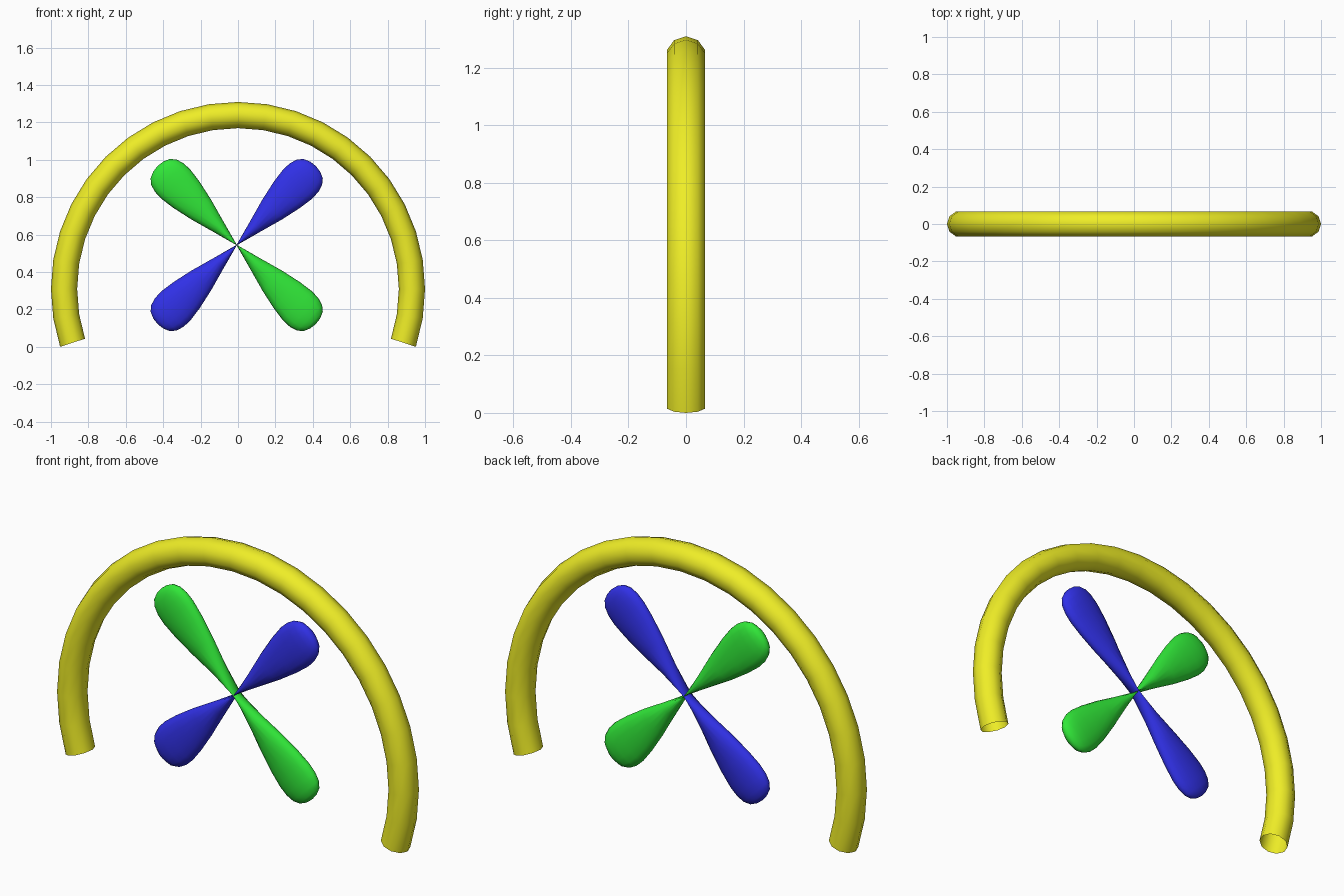
import bpy, bmesh
from math import sin, cos, pi, radians
from mathutils import Vector

if "Cube" in bpy.data.objects:
    bpy.data.objects.remove(bpy.data.objects["Cube"])


def material(name, rgb):
    m = bpy.data.materials.new(name)
    m.diffuse_color = (*rgb, 1)
    m.use_nodes = True
    m.node_tree.nodes["Principled BSDF"].inputs["Base Color"].default_value = m.diffuse_color
    return m


def skin_rings(name, rings, mat, cap=False, sharp=60):
    """Join a row of equal-sized point rings into a smooth tube."""
    bm = bmesh.new()
    loops = [[bm.verts.new(p) for p in ring] for ring in rings]
    n = len(loops[0])
    for a, b in zip(loops, loops[1:]):
        for i in range(n):
            j = (i + 1) % n
            bm.faces.new((a[i], a[j], b[j], b[i]))
    if cap:
        bm.faces.new(loops[0][::-1])
        bm.faces.new(loops[-1])
    bmesh.ops.recalc_face_normals(bm, faces=bm.faces)
    me = bpy.data.meshes.new(name)
    bm.to_mesh(me)
    bm.free()
    ob = bpy.data.objects.new(name, me)
    bpy.context.collection.objects.link(ob)
    me.materials.append(mat)
    bpy.context.view_layer.objects.active = ob
    ob.select_set(True)
    bpy.ops.object.shade_smooth_by_angle(angle=radians(sharp))
    ob.select_set(False)
    return ob


yellow = material("yellow", (0.86, 0.85, 0.02))
green = material("green", (0.03, 0.80, 0.04))
blue = material("blue", (0.03, 0.03, 0.80))

# Arch: open ten-sided tube swept through 216 degrees
R, r, ZC = 0.93, 0.07, 0.309
arch_rings = []
for k in range(25):
    t = radians(-18 + 9 * k)
    ring = []
    for i in range(10):
        a = 2 * pi * i / 10
        d = R + r * cos(a)
        ring.append((d * cos(t), r * sin(a), ZC + d * sin(t)))
    arch_rings.append(ring)
skin_rings("arch", arch_rings, yellow)

# Blades: flattened teardrops (distance, half width, half thickness)
PROFILE = [(0.0, 0.001, 0.03), (0.14, 0.039, 0.034), (0.27, 0.075, 0.038),
           (0.38, 0.099, 0.040), (0.46, 0.110, 0.040), (0.51, 0.108, 0.039),
           (0.55, 0.096, 0.035), (0.578, 0.073, 0.027), (0.593, 0.038, 0.016),
           (0.597, 0.008, 0.004)]
HUB = Vector((-0.007, 0, 0.544))


def blade(name, angle, mat):
    t = radians(angle)
    along = Vector((cos(t), 0, sin(t)))
    across = Vector((-sin(t), 0, cos(t)))
    deep = Vector((0, 1, 0))
    rings = []
    for u, w, h in PROFILE:
        rings.append([HUB + along * u + across * (w * cos(2 * pi * i / 16))
                      + deep * (h * sin(2 * pi * i / 16)) for i in range(16)])
    skin_rings(name, rings, mat, cap=True)


for name, angle, mat in (("blade_upper_right", 45, blue),
                         ("blade_upper_left", 135, green),
                         ("blade_lower_left", 225, blue),
                         ("blade_lower_right", 315, green)):
    blade(name, angle, mat)
